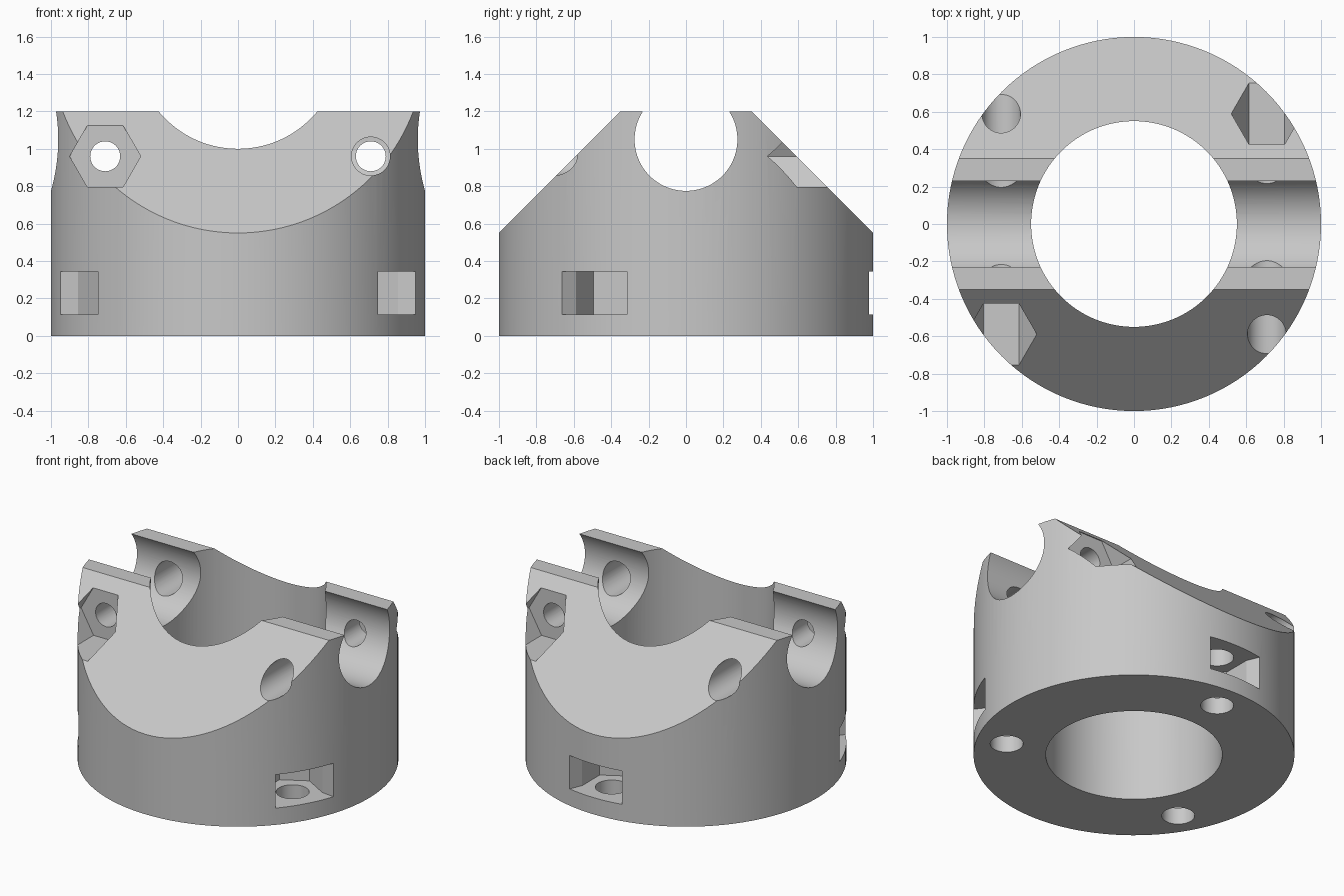
import bpy, bmesh, math
from mathutils import Matrix

old = bpy.data.objects.get("Cube")
if old:
    bpy.data.objects.remove(old, do_unlink=True)

grey = bpy.data.materials.new("light_grey")
grey.use_nodes = True
colour = (0.58, 0.58, 0.58, 1)
grey.diffuse_color = colour
grey.node_tree.nodes["Principled BSDF"].inputs["Base Color"].default_value = colour


def prism(name, points, depth, matrix=Matrix()):
    """Extrude a 2D outline along local z by depth, then place it."""
    bm = bmesh.new()
    face = bm.faces.new([bm.verts.new((u, v, 0)) for u, v in points])
    new = bmesh.ops.extrude_face_region(bm, geom=[face])["geom"]
    verts = [g for g in new if isinstance(g, bmesh.types.BMVert)]
    bmesh.ops.translate(bm, verts=verts, vec=(0, 0, depth))
    bmesh.ops.recalc_face_normals(bm, faces=bm.faces)
    bm.transform(matrix)
    mesh = bpy.data.meshes.new(name)
    bm.to_mesh(mesh)
    bm.free()
    mesh.materials.append(grey)
    obj = bpy.data.objects.new(name, mesh)
    bpy.context.collection.objects.link(obj)
    return obj


def ring(radius, sides):
    return [(radius * math.cos(math.tau * i / sides), radius * math.sin(math.tau * i / sides))
            for i in range(sides)]


def carve(target, cutter, operation="DIFFERENCE"):
    mod = target.modifiers.new("carve", "BOOLEAN")
    mod.operation = operation
    mod.solver = "EXACT"
    mod.object = cutter
    bpy.context.view_layer.objects.active = target
    bpy.ops.object.modifier_apply(modifier=mod.name)
    bpy.data.objects.remove(cutter, do_unlink=True)


move = Matrix.Translation
spin = lambda angle: Matrix.Rotation(angle, 4, "Z")
along_x = Matrix(((0, 0, 1, 0), (1, 0, 0, 0), (0, 1, 0, 0), (0, 0, 0, 1)))
along_y = Matrix(((1, 0, 0, 0), (0, 0, 1, 0), (0, -1, 0, 0), (0, 0, 0, 1)))

# Round collar with two sloped shoulders
body = prism("clamp_body", ring(1, 128), 1.2)
shoulder = [(-1.1, -0.1), (1.1, -0.1), (1.1, 0.45), (0.25, 1.3), (-0.25, 1.3), (-1.1, 0.45)]
carve(body, prism("shoulder_cutter", shoulder, 2.4, move((-1.2, 0, 0)) @ along_x), "INTERSECT")

# Central bore and crosswise bar channel
carve(body, prism("bore_cutter", ring(0.55, 128), 2, move((0, 0, -0.3))))
carve(body, prism("channel_cutter", ring(0.275, 96), 2.4, move((-1.2, 0, 1.05)) @ along_x))

# Clamp bolts: hexagonal pocket on one side, wider clearance hole on the other
for turn in (0, math.pi):
    def bolt(y):
        return spin(turn) @ move((-0.71, y, 0.96)) @ along_y
    carve(body, prism("hex_pocket_cutter", ring(0.19, 6), 0.8, bolt(-1.22)))
    carve(body, prism("bolt_hole_cutter", ring(0.08, 48), 0.5, bolt(-0.5)))
    carve(body, prism("clearance_hole_cutter", ring(0.103, 48), 1.2, bolt(0)))

# Base bolts with captive nut slots opening sideways
slot = [(0.61, 0), (0.705, -0.163), (0.895, -0.163), (1.2, -0.296),
        (1.2, 0.296), (0.895, 0.163), (0.705, 0.163)]
for degrees in (90, 210, 330):
    place = spin(math.radians(degrees))
    carve(body, prism("nut_slot_cutter", slot, 0.23, place @ move((0, 0, 0.115))))
    carve(body, prism("base_hole_cutter", ring(0.103, 48), 0.6, place @ move((0.806, 0, -0.1))))

# Smooth curved walls, crisp edges
bpy.ops.object.select_all(action="DESELECT")
body.select_set(True)
bpy.context.view_layer.objects.active = body
bpy.ops.object.shade_smooth_by_angle(angle=math.radians(20))
